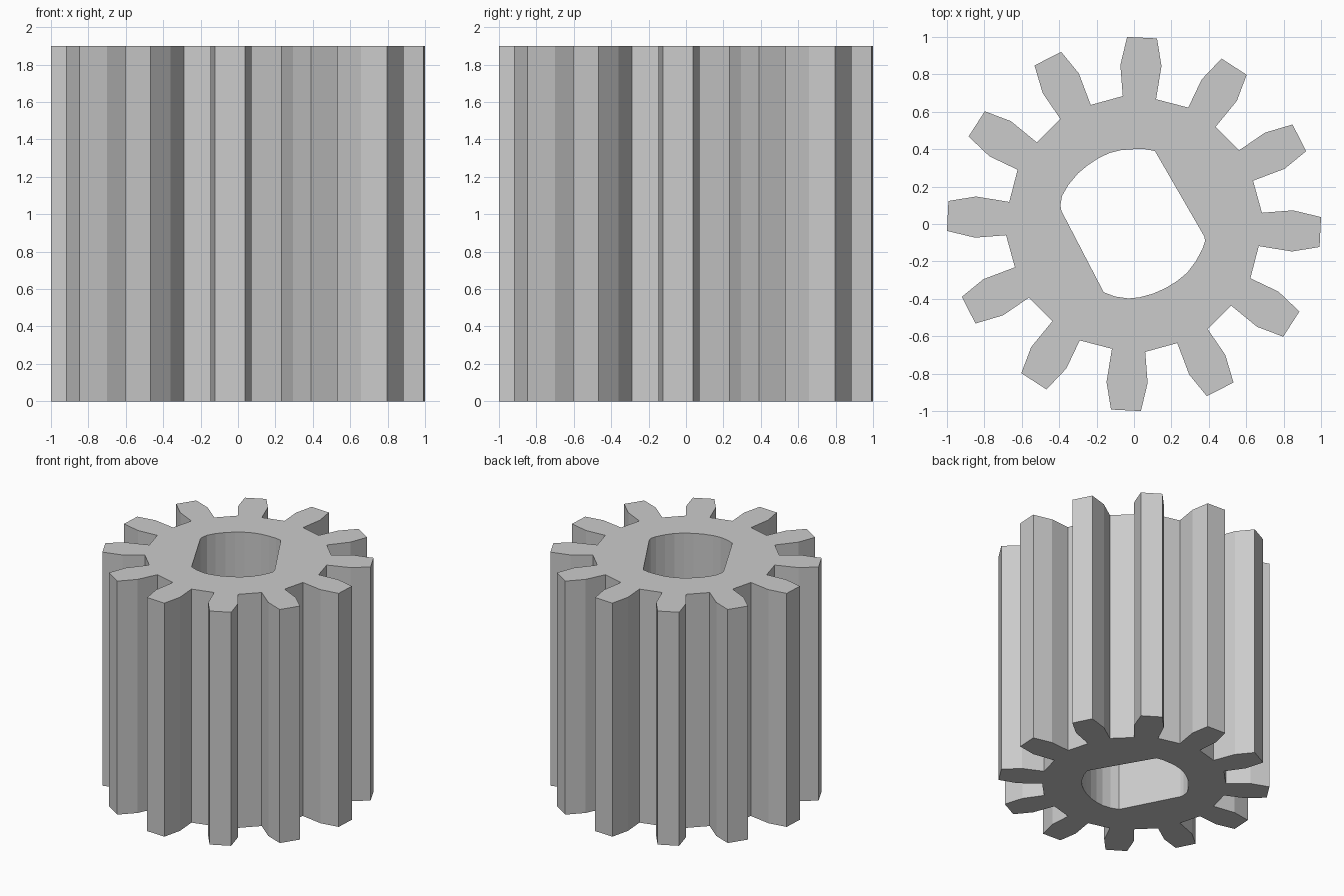
import bpy, bmesh
from math import radians
from mathutils import Vector, Matrix

if "Cube" in bpy.data.objects:
    bpy.data.objects.remove(bpy.data.objects["Cube"])

HEIGHT = 1.9
TEETH = 12

# One tooth outline, root to root (clockwise, pointing to +y)
tooth = [(-0.06, 0.684), (-0.073, 0.85), (-0.037, 1.0),
         (0.123, 0.992), (0.147, 0.845), (0.118, 0.667)]

# Double-flat shaft bore
bore = [(0.0, 0.4), (0.06, 0.4), (0.112, 0.39), (0.375, -0.065), (0.38, -0.09),
        (0.365, -0.135), (0.33, -0.2), (0.285, -0.26), (0.23, -0.305),
        (0.17, -0.342), (0.1, -0.373), (0.03, -0.392), (-0.03, -0.398),
        (-0.1, -0.388), (-0.162, -0.365), (-0.388, 0.07), (-0.393, 0.1),
        (-0.385, 0.15), (-0.35, 0.21), (-0.3, 0.27), (-0.246, 0.315),
        (-0.19, 0.352), (-0.13, 0.38), (-0.07, 0.395)]


def add_loop(bm, points):
    verts = [bm.verts.new((x, y, 0)) for x, y in points]
    return [bm.edges.new((v, verts[(i + 1) % len(verts)])) for i, v in enumerate(verts)]


# Repeat the tooth around the axis
outline = []
for i in range(TEETH):
    turn = Matrix.Rotation(radians(-360 / TEETH * i), 2)
    outline += [tuple(turn @ Vector(p)) for p in tooth]

# Fill the profile with its hole, then extrude to full height
bm = bmesh.new()
edges = add_loop(bm, outline) + add_loop(bm, bore)
bmesh.ops.triangle_fill(bm, edges=edges, use_beauty=True, use_dissolve=False)
result = bmesh.ops.extrude_face_region(bm, geom=bm.faces[:], use_keep_orig=True)
top = [g for g in result["geom"] if isinstance(g, bmesh.types.BMVert)]
bmesh.ops.translate(bm, verts=top, vec=(0, 0, HEIGHT))
bmesh.ops.recalc_face_normals(bm, faces=bm.faces[:])

mesh = bpy.data.meshes.new("pinion_gear")
bm.to_mesh(mesh)
bm.free()
gear = bpy.data.objects.new("pinion_gear", mesh)
bpy.context.collection.objects.link(gear)
